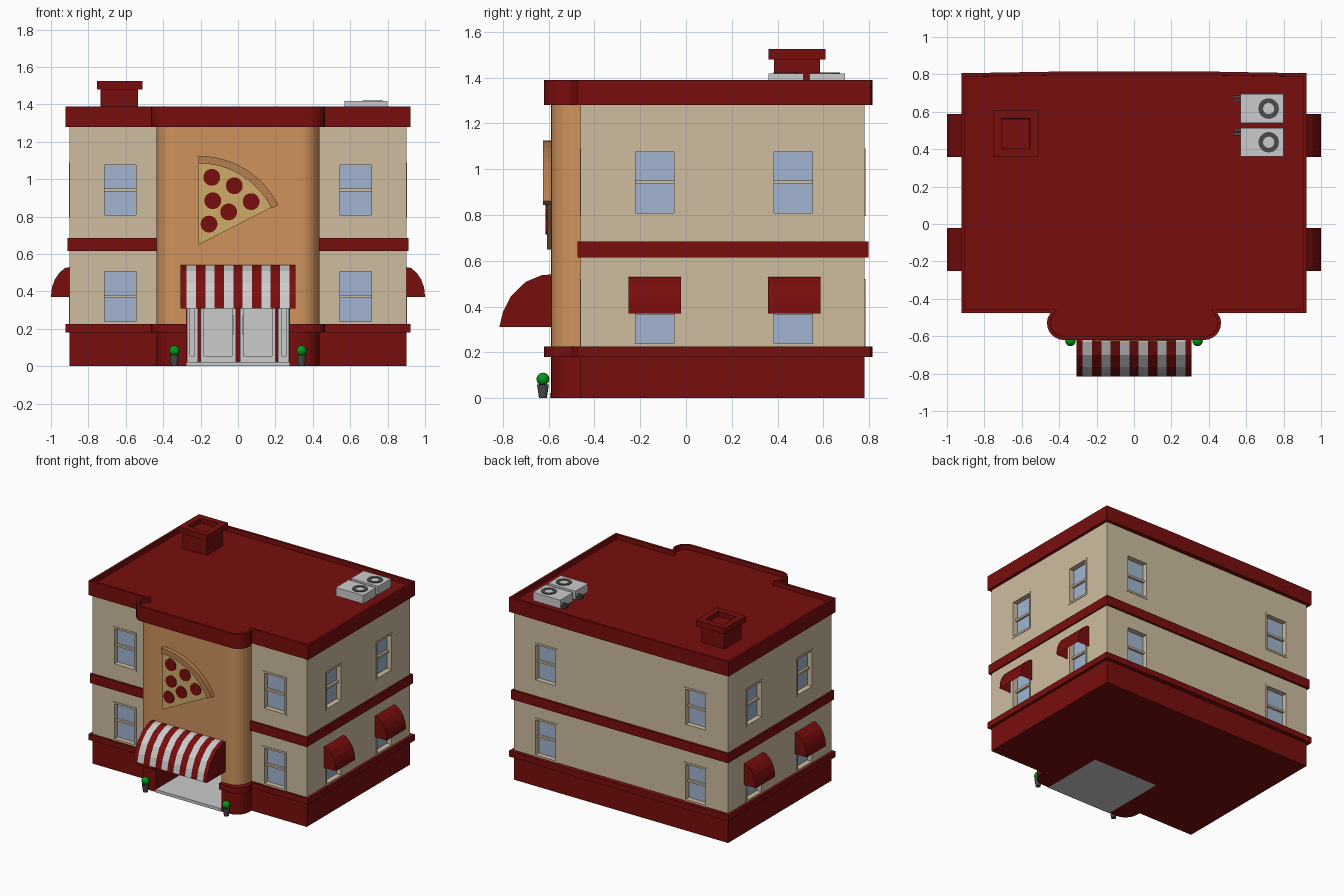
import bpy, bmesh, math
from mathutils import Matrix, Vector

if "Cube" in bpy.data.objects:
    bpy.data.objects.remove(bpy.data.objects["Cube"])

def material(name, c):
    m = bpy.data.materials.new(name)
    m.diffuse_color = (*c, 1)
    m.use_nodes = True
    m.node_tree.nodes["Principled BSDF"].inputs["Base Color"].default_value = m.diffuse_color
    return m

RED = material("red", (.19, .004, .004))
BEIGE = material("beige", (.62, .51, .35))
ORANGE = material("orange", (.62, .29, .11))
GLASS = material("glass", (.36, .46, .63))
CHEESE = material("cheese", (.62, .41, .14))
CRUST = material("crust", (.47, .21, .08))
GREEN = material("green", (.0, .32, .01))
DARK = material("dark_grey", (.07, .07, .07))
PALE = material("pale_grey", (.58, .58, .58))

def finish(name, bm, mat=None, fix=True):
    if fix:
        bmesh.ops.recalc_face_normals(bm, faces=bm.faces)
    me = bpy.data.meshes.new(name)
    bm.to_mesh(me)
    bm.free()
    ob = bpy.data.objects.new(name, me)
    bpy.context.collection.objects.link(ob)
    if mat:
        me.materials.append(mat)
    return ob

def add_box(bm, lo, hi, M=Matrix()):
    lo, hi = Vector(lo), Vector(hi)
    bmesh.ops.create_cube(bm, size=1, matrix=M @ Matrix.Translation((lo + hi) / 2) @ Matrix.Diagonal((*(hi - lo), 1)))

def boxes(name, items, mat=None):
    bm = bmesh.new()
    for lo, hi in items:
        add_box(bm, lo, hi)
    return finish(name, bm, mat)

UPRIGHT = Matrix.Rotation(math.pi / 2, 4, 'X')   # profile (x, z), extruded toward -y

def prism(name, pts, z0, z1, mat, M=Matrix(), rim=0, sink=0):
    bm = bmesh.new()
    bot = [bm.verts.new(M @ Vector((x, y, z0))) for x, y in pts]
    top = [bm.verts.new(M @ Vector((x, y, z1))) for x, y in pts]
    bm.faces.new(bot)
    cap = bm.faces.new(top)
    for i in range(len(pts)):
        j = (i + 1) % len(pts)
        bm.faces.new((bot[i], bot[j], top[j], top[i]))
    bmesh.ops.recalc_face_normals(bm, faces=bm.faces)
    if rim:   # raised rim around a sunken top
        bmesh.ops.inset_region(bm, faces=[cap], thickness=rim, use_even_offset=True)
        bmesh.ops.inset_region(bm, faces=[cap], thickness=.0005, depth=-sink, use_even_offset=True)
    return finish(name, bm, mat, fix=False)

def cut(ob, cutter):
    m = ob.modifiers.new("cut", 'BOOLEAN')
    m.operation, m.solver, m.object = 'DIFFERENCE', 'EXACT', cutter
    cutter.hide_render = True
    cutter.hide_viewport = True

def arc(cx, cy, r, a0, a1, n):
    return [(cx + r * math.cos(math.radians(a0 + (a1 - a0) * i / n)),
             cy + r * math.sin(math.radians(a0 + (a1 - a0) * i / n))) for i in range(n + 1)]

def rect(x0, x1, y0, y1):
    return [(x0, y0), (x1, y0), (x1, y1), (x0, y1)]

def mirrored(half):
    return half + [(-x, y) for x, y in reversed(half)]

# Half outlines, from front centre to back
BAY = list(arc(.335, -.49, .1, -90, 0, 6))
WALL = mirrored(BAY + [(.435, -.46), (.9, -.46), (.9, .78)])
TRIM = mirrored(list(arc(.375, -.53, .09, -90, 0, 6)) + [(.463, -.505), (.445, -.475),
                (.922, -.475), (.922, .806), (.4, .815)])

# Building shell
base = prism("base_wall", WALL, 0, .18, RED)
sill = prism("base_trim", TRIM, .18, .225, RED)
walls = boxes("main_walls", [((-.9, -.46, .22), (.9, .78, 1.3))], BEIGE)
bay = prism("entrance_bay", mirrored(BAY + [(.435, -.44)]), .222, 1.3, ORANGE)
boxes("middle_band", [((-.912, -.475, .615), (.912, .797, .685))], RED)
prism("roof_parapet", TRIM, 1.28, 1.39, RED, rim=.018, sink=.035)

# Windows on all four sides
glass, frames, holes = bmesh.new(), bmesh.new(), bmesh.new()
spots = []
for s in (-1, 1):
    spots += [((s * .63, -.46), 0), ((s * .63, .78), 180)]
    for y in (-.137, .468):
        spots.append(((s * .9, y), s * 90))
for (x, y), ang in spots:
    for z in (.225, .795):
        M = Matrix.Translation((x, y, z)) @ Matrix.Rotation(math.radians(ang), 4, 'Z')
        w, h, t = .098, .295, .014
        add_box(holes, (-w, -.05, 0), (w, .045, h), M)
        add_box(glass, (-w, .035, 0), (w, .05, h), M)
        for sx in (-1, 1):
            a, b = sorted((sx * w, sx * (w - t)))
            add_box(frames, (a, -.004, 0), (b, .045, h), M)
        for z0 in (0, h - t):
            add_box(frames, (-w + t, -.004, z0), (w - t, .045, z0 + t), M)
        add_box(frames, (-w + t, .018, h / 2 - .008), (w - t, .045, h / 2 + .008), M)
finish("window_glass", glass, GLASS)
finish("window_frames", frames, BEIGE)
cut(walls, finish("window_cutter", holes))

# Recessed entrance with doors
entry = boxes("entrance_cutter", [((-.275, -.9, -.1), (.275, -.09, .47))])
for ob in (base, sill, walls, bay):
    cut(ob, entry)
boxes("entrance_floor", [((-.275, -.595, 0), (.275, -.09, .022))], PALE)
boxes("entrance_back", [((-.275, -.1, .02), (.275, -.085, .47))], RED)
parts = []
for s in (-1, 1):
    for x0, x1 in ((.012, .2), (.215, .274)):
        a, b = sorted((s * x0, s * x1))
        t = .018
        parts += [((a, -.125, .022), (a + t, -.1, .46)), ((b - t, -.125, .022), (b, -.1, .46)),
                  ((a, -.125, .022), (b, -.1, .055)), ((a, -.125, .43), (b, -.1, .46)),
                  ((a, -.11, .03), (b, -.1, .45))]
    parts.append(((s * .028 - .005, -.145, .17), (s * .028 + .005, -.12, .27)))
boxes("entrance_doors", parts, PALE)

# Awnings: open curved shells with end caps
def awning(name, prof, spans, mat, M, caps=()):
    bm = bmesh.new()
    for a, b in spans:
        ra, rb = [[bm.verts.new(M @ Vector((u, -d, z))) for d, z in prof] for u in (a, b)]
        for i in range(len(prof) - 1):
            bm.faces.new((ra[i], ra[i + 1], rb[i + 1], rb[i]))
    for u in caps:
        bm.faces.new([bm.verts.new(M @ Vector((u, -d, z))) for d, z in prof + [(0, prof[-1][1])]])
    bmesh.ops.remove_doubles(bm, verts=bm.verts, dist=1e-5)
    finish(name, bm, mat)

FRONT = [(0, .54), (.04, .537), (.11, .508), (.175, .445), (.21, .375), (.225, .31)]
M = Matrix.Translation((0, -.59, 0))
whites = [(-.275 + .1 * i, -.225 + .1 * i) for i in range(6)]
edges = [-.307] + [e for w in whites for e in w] + [.307]
awning("front_awning_white_stripes", FRONT, whites, PALE, M)
awning("front_awning_red_stripes", FRONT, list(zip(edges[::2], edges[1::2])), RED, M, (-.307, .307))
SIDE = [(0, .53), (.025, .525), (.055, .5), (.08, .463), (.095, .42), (.1, .37)]
for s, side in ((-1, "left"), (1, "right")):
    for y, pos in ((-.137, "front"), (.473, "rear")):
        M = Matrix.Translation((s * .9, y, 0)) @ Matrix.Rotation(s * math.pi / 2, 4, 'Z')
        awning(f"{side}_{pos}_awning", SIDE, [(-.115, .115)], RED, M, (-.115, .115))

# Pizza slice sign
TIP = (-.21, .65)
prism("slice_cheese", [TIP] + arc(*TIP, .44, 27, 90, 12), .585, .607, CHEESE, UPRIGHT)
prism("slice_crust", arc(*TIP, .435, 26.5, 90, 12) + arc(*TIP, .475, 90, 26.5, 12), .585, .625, CRUST, UPRIGHT)
for i, (x, z) in enumerate([(-.14, 1.01), (-.02, .965), (-.135, .885), (.07, .88), (-.05, .825), (-.155, .76)]):
    prism(f"topping_{i + 1}", arc(x, z, .045, 0, 345, 23), .6, .613, RED, UPRIGHT)

# Chimney
prism("chimney_shaft", rect(-.735, -.535, .385, .585), 1.34, 1.49, RED)
prism("chimney_cap", rect(-.755, -.51, .36, .61), 1.48, 1.525, RED, rim=.047, sink=.04)

# Rooftop cooling units
for i, y in enumerate((.437, .617)):
    boxes(f"cooling_unit_{i + 1}", [((.57, y - .077, 1.35), (.8, y + .077, 1.418))], PALE)
    ring = arc(.72, y, .055, 0, 360, 20) + arc(.72, y, .03, 360, 0, 20)
    prism(f"cooling_fan_{i + 1}", ring, 1.41, 1.422, DARK)
    boxes(f"cooling_pipes_{i + 1}", [((.53, y + d, 1.36), (.575, y + d + .014, 1.375 + k))
                                     for d, k in ((.037, .012), (.057, 0))], DARK)

# Potted plants
for s, side in ((-1, "left"), (1, "right")):
    bm = bmesh.new()
    bmesh.ops.create_cone(bm, cap_ends=True, segments=16, radius1=.017, radius2=.026, depth=.06,
                          matrix=Matrix.Translation((s * .34, -.625, .03)))
    finish(f"{side}_pot", bm, DARK)
    bm = bmesh.new()
    bmesh.ops.create_uvsphere(bm, u_segments=16, v_segments=10, radius=.028,
                              matrix=Matrix.Translation((s * .34, -.625, .083)))
    for f in bm.faces:
        f.smooth = True
    finish(f"{side}_bush", bm, GREEN)
